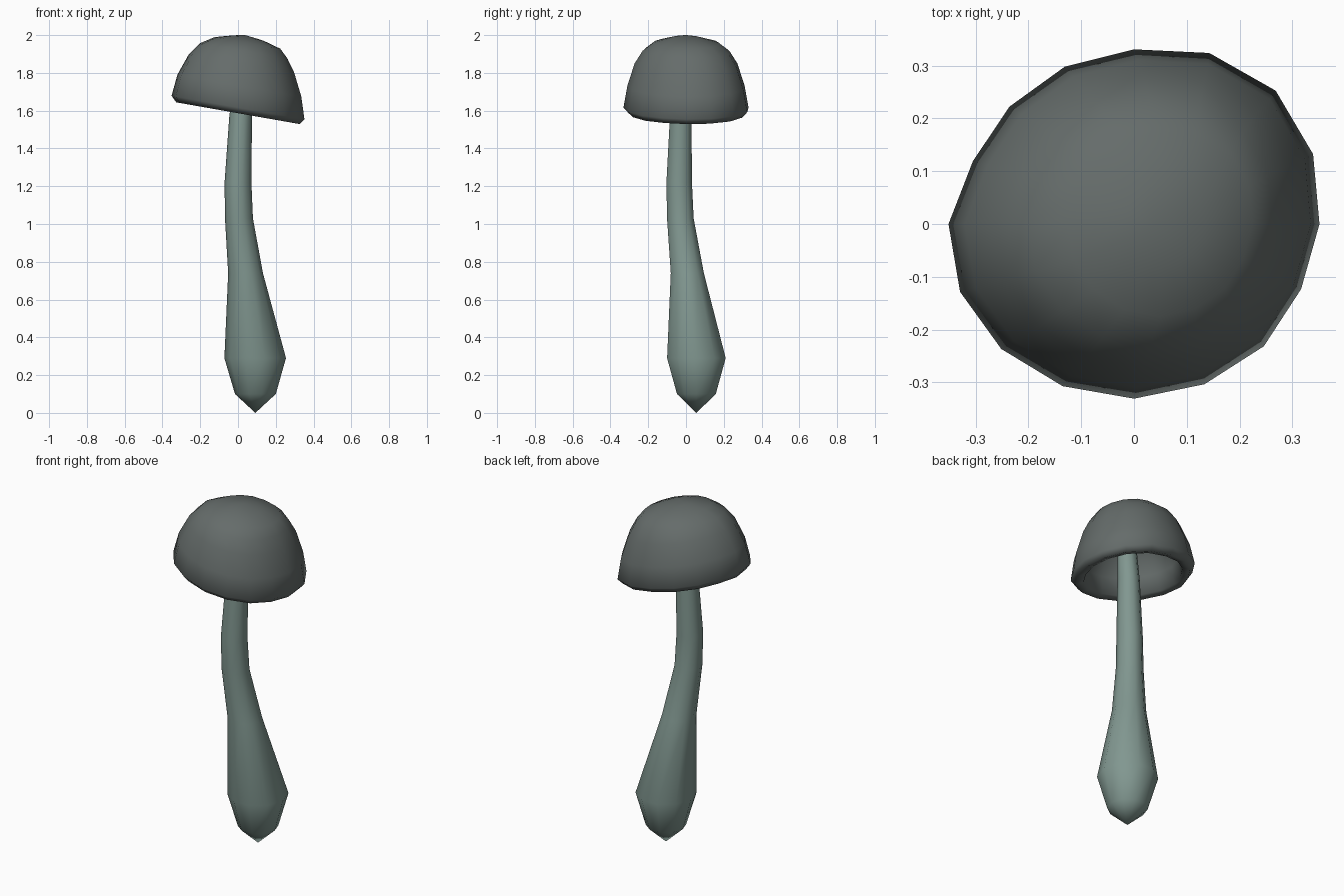
import bpy, bmesh, math
from mathutils import Matrix, Vector

if "Cube" in bpy.data.objects:
    bpy.data.objects.remove(bpy.data.objects["Cube"])


def loft(name, bottom, rings, top, sides, wobble, matrix, color):
    """Skin elliptical rings (x, y, z, rx, ry) and close both ends with a point."""
    bm = bmesh.new()
    loops = []
    for x, y, z, rx, ry in rings:
        loop = []
        for i in range(sides):
            a = math.tau * i / sides
            k = wobble[i] if wobble else 1.0
            loop.append(bm.verts.new((x + rx * k * math.cos(a), y + ry * k * math.sin(a), z)))
        loops.append(loop)
    start, end = bm.verts.new(bottom), bm.verts.new(top)
    for i in range(sides):
        j = (i + 1) % sides
        bm.faces.new((start, loops[0][j], loops[0][i]))
        for a, b in zip(loops, loops[1:]):
            bm.faces.new((a[i], a[j], b[j], b[i]))
        bm.faces.new((end, loops[-1][i], loops[-1][j]))
    bm.transform(matrix)
    bmesh.ops.recalc_face_normals(bm, faces=bm.faces)
    for f in bm.faces:
        f.smooth = True
    mesh = bpy.data.meshes.new(name)
    bm.to_mesh(mesh)
    bm.free()
    mat = bpy.data.materials.new(name + "_material")
    mat.diffuse_color = color
    mat.use_nodes = True
    mat.node_tree.nodes["Principled BSDF"].inputs["Base Color"].default_value = mat.diffuse_color
    mesh.materials.append(mat)
    obj = bpy.data.objects.new(name, mesh)
    bpy.context.collection.objects.link(obj)
    return obj


# Stem: bulbous base tapering into a gently bent stalk that ends inside the cap
stem_path = [
    (0.092, 0.055, 0.10, 0.108),
    (0.091, 0.055, 0.29, 0.163),
    (0.040, 0.007, 0.74, 0.092),
    (0.005, -0.030, 1.03, 0.074),
    (0.000, -0.036, 1.22, 0.071),
    (0.014, -0.028, 1.57, 0.060),
    (0.045, -0.015, 1.90, 0.045),
]
loft("stem", (0.092, 0.055, 0.0), [(x, y, z, r, r) for x, y, z, r in stem_path],
     (0.047, -0.014, 1.93), 10, None, Matrix(), (0.22, 0.31, 0.28, 1))

# Cap: tilted hollow dome, outside from crown to lip, then back up the inside
cap_rings = [
    (-0.010, 0, 0.372, 0.080, 0.080),
    (-0.010, 0, 0.345, 0.177, 0.175),
    (-0.022, 0, 0.300, 0.235, 0.230),
    (-0.022, 0, 0.233, 0.283, 0.272),
    (-0.013, 0, 0.115, 0.333, 0.310),
    (0.000, 0, 0.000, 0.357, 0.331),
    (0.005, 0, -0.030, 0.332, 0.304),
    (0.003, 0, -0.020, 0.285, 0.262),
    (-0.005, 0, 0.080, 0.275, 0.255),
    (-0.012, 0, 0.200, 0.225, 0.210),
    (-0.012, 0, 0.285, 0.125, 0.120),
]
cap_wobble = [1.0, 1.045, 1.08, 1.06, 1.0, 0.975, 0.95, 0.94,
              1.0, 1.015, 1.012, 1.005, 1.0, 0.993, 0.99, 0.975]
tilt = Matrix.Translation(Vector((0, 0, 1.617))) @ Matrix.Rotation(math.radians(10), 4, 'Y')
loft("cap", (-0.03, 0, 0.384), cap_rings, (-0.012, 0, 0.312), 16, cap_wobble, tilt,
     (0.13, 0.15, 0.145, 1))
